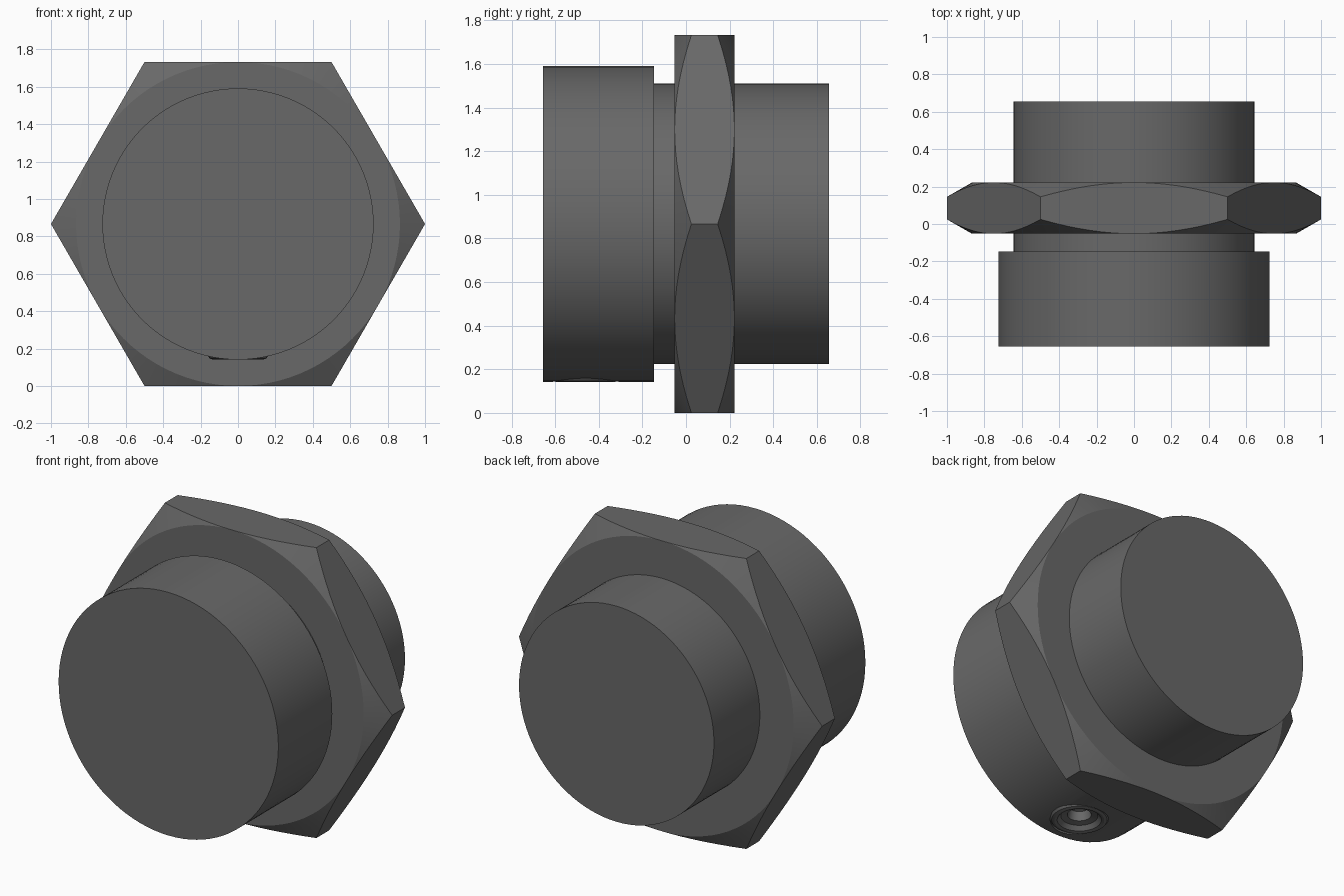
import bpy, bmesh, math
from mathutils import Matrix

if "Cube" in bpy.data.objects:
    bpy.data.objects.remove(bpy.data.objects["Cube"])

ZC = math.sqrt(3) / 2          # height of the main axis
ALONG_Y = Matrix.Translation((0, 0, ZC)) @ Matrix.Rotation(-math.pi / 2, 4, 'X')


def lathe(name, profile, matrix, sides=96):
    """Revolve (radius, height) points around local z; radius 0 makes a pole."""
    bm = bmesh.new()
    rings = []
    for r, h in profile:
        if r == 0:
            rings.append([bm.verts.new((0, 0, h))])
        else:
            rings.append([bm.verts.new((r * math.cos(2 * math.pi * i / sides),
                                        r * math.sin(2 * math.pi * i / sides), h))
                          for i in range(sides)])
    for a, b in zip(rings, rings[1:]):
        for i in range(sides):
            j = (i + 1) % sides
            if len(a) == 1:
                bm.faces.new((a[0], b[i], b[j]))
            elif len(b) == 1:
                bm.faces.new((a[i], a[j], b[0]))
            else:
                bm.faces.new((a[i], a[j], b[j], b[i]))
    bmesh.ops.recalc_face_normals(bm, faces=bm.faces[:])
    bm.transform(matrix)
    mesh = bpy.data.meshes.new(name)
    bm.to_mesh(mesh)
    bm.free()
    obj = bpy.data.objects.new(name, mesh)
    bpy.context.collection.objects.link(obj)
    return obj


def apply_boolean(obj, cutter, operation):
    mod = obj.modifiers.new("cut", 'BOOLEAN')
    mod.object, mod.operation, mod.solver = cutter, operation, 'EXACT'
    bpy.context.view_layer.objects.active = obj
    bpy.ops.object.modifier_apply(modifier=mod.name)
    bpy.data.objects.remove(cutter, do_unlink=True)


def finish(obj, material):
    bpy.ops.object.select_all(action='DESELECT')
    obj.select_set(True)
    bpy.context.view_layer.objects.active = obj
    bpy.ops.object.shade_smooth_by_angle(angle=math.radians(25))
    obj.data.materials.clear()
    obj.data.materials.append(material)


# Front cap with the narrower neck behind it
cap = lathe("front_cap", [(0, -0.655), (0.725, -0.655), (0.725, -0.147),
                          (0.643, -0.147), (0.643, -0.04), (0, -0.04)], ALONG_Y)

# Hexagonal flange, corners chamfered on both sides by a double cone
flange = lathe("hex_flange", [(0, -0.052), (1, -0.052), (1, 0.222), (0, 0.222)],
               ALONG_Y, sides=6)
chamfer = lathe("chamfer_tool", [(0, -0.072), (0.831, -0.072), (1.011, 0.031),
                                 (1.011, 0.139), (0.831, 0.242), (0, 0.242)], ALONG_Y)
apply_boolean(flange, chamfer, 'INTERSECT')

# Rear stub
stub = lathe("rear_stub", [(0, 0.21), (0.643, 0.21), (0.643, 0.655), (0, 0.655)], ALONG_Y)

# Set screw in the underside of the cap: pocket, rounded ring, dished socket
screw_place = Matrix.Translation((0, -0.46, 0))
pocket = lathe("pocket_tool", [(0, 0.05), (0.158, 0.05), (0.158, 0.29), (0, 0.29)],
               screw_place, sides=48)
apply_boolean(cap, pocket, 'DIFFERENCE')
screw = lathe("set_screw", [(0, 0.28), (0.16, 0.28), (0.16, 0.158), (0.15, 0.146),
                            (0.135, 0.142), (0.12, 0.146), (0.1, 0.17), (0.065, 0.178),
                            (0.055, 0.23), (0, 0.25)], screw_place, sides=48)

# Dark grey metal on every part
metal = bpy.data.materials.new("dark_metal")
metal.diffuse_color = (0.14, 0.14, 0.14, 1)
metal.use_nodes = True
metal.node_tree.nodes["Principled BSDF"].inputs["Base Color"].default_value = metal.diffuse_color
for part in (cap, flange, stub, screw):
    finish(part, metal)
